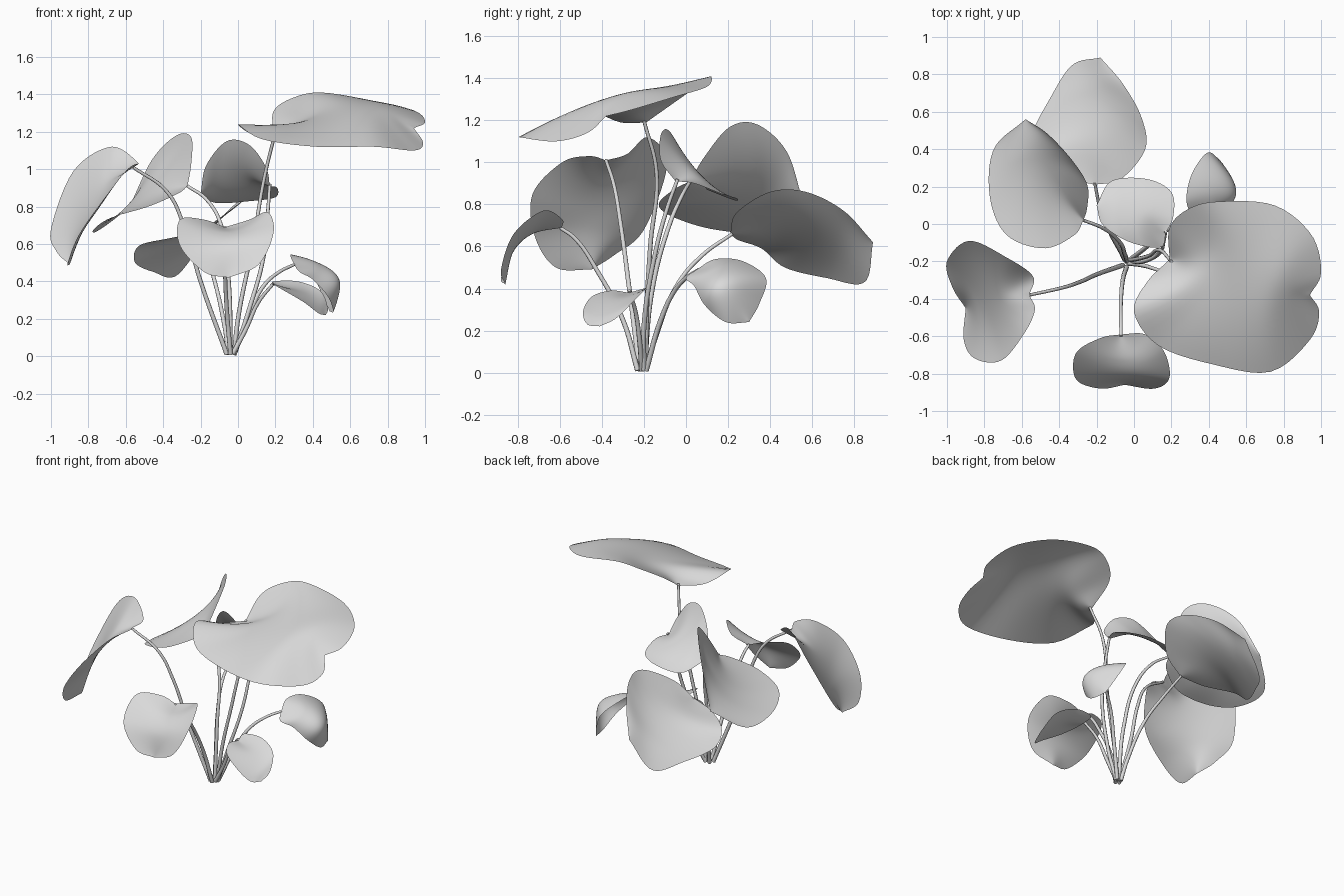
import bpy
import bmesh
from mathutils import Vector

cube = bpy.data.objects.get("Cube")
if cube:
    bpy.data.objects.remove(cube, do_unlink=True)

TONE = (0.7, 0.7, 0.7, 1)
grey = bpy.data.materials.new("plain grey")
grey.use_nodes = True
grey.diffuse_color = TONE
grey.node_tree.nodes["Principled BSDF"].inputs["Base Color"].default_value = TONE

ROWS, HALF = 40, 12


def points(coords):
    """Turn hundredths of a unit into vectors."""
    return [Vector(c) / 100 for c in coords]


def spline(pts, t):
    """Smooth curve through all points, t from 0 to 1."""
    pts = [2 * pts[0] - pts[1]] + pts + [2 * pts[-1] - pts[-2]]
    spans = len(pts) - 3
    i = min(int(t * spans), spans - 1)
    f = t * spans - i
    a, b, c, d = pts[i:i + 4]
    return b + f * ((c - a) + f * ((2 * a - 5 * b + 4 * c - d)
                    + f * (3 * (b - c) + d - a))) / 2


def smooth(obj):
    bpy.ops.object.select_all(action='DESELECT')
    obj.select_set(True)
    bpy.context.view_layer.objects.active = obj
    bpy.ops.object.shade_smooth()


def leaf(name, rib, edge_a, edge_b):
    """Curved blade spanned between a midrib and its two edges."""
    rib, edge_a, edge_b = points(rib), points(edge_a), points(edge_b)
    edge_a = [rib[0]] + edge_a + [rib[-1]]
    edge_b = [rib[0]] + edge_b + [rib[-1]]
    bm = bmesh.new()
    grid = []
    for r in range(ROWS + 1):
        t = r / ROWS
        m, a, b = spline(rib, t), spline(edge_a, t), spline(edge_b, t)
        row = []
        for k in range(-HALF, HALF + 1):
            s = k / HALF
            row.append(bm.verts.new(m + (b - a) / 2 * s + (a + b - 2 * m) / 2 * s * s))
        grid.append(row)
    for low, high in zip(grid, grid[1:]):
        for k in range(2 * HALF):
            bm.faces.new((low[k], low[k + 1], high[k + 1], high[k]))
    bmesh.ops.remove_doubles(bm, verts=bm.verts, dist=0.0005)
    bm.normal_update()
    if sum(f.normal.z * f.calc_area() for f in bm.faces) < 0:
        bmesh.ops.reverse_faces(bm, faces=bm.faces)
    mesh = bpy.data.meshes.new(name)
    bm.to_mesh(mesh)
    bm.free()
    mesh.materials.append(grey)
    obj = bpy.data.objects.new(name, mesh)
    bpy.context.collection.objects.link(obj)
    smooth(obj)


def stem(name, path):
    """Round tapering stalk from the ground to a leaf base."""
    path = points(path)
    curve = bpy.data.curves.new(name, 'CURVE')
    curve.dimensions = '3D'
    curve.bevel_depth = 0.013
    curve.bevel_resolution = 2
    curve.use_fill_caps = True
    line = curve.splines.new('BEZIER')
    line.bezier_points.add(len(path) - 1)
    for i, (bp, p) in enumerate(zip(line.bezier_points, path)):
        bp.co = p
        bp.handle_left_type = bp.handle_right_type = 'AUTO'
        bp.radius = 1 - 0.35 * i / (len(path) - 1)
    curve.materials.append(grey)
    obj = bpy.data.objects.new(name, curve)
    bpy.context.collection.objects.link(obj)
    bpy.ops.object.select_all(action='DESELECT')
    obj.select_set(True)
    bpy.context.view_layer.objects.active = obj
    bpy.ops.object.convert(target='MESH')
    smooth(bpy.context.view_layer.objects.active)


# Large top leaf
leaf("large_top_leaf",
     [(19, -19, 119), (42, -25, 128), (73, -33, 132), (94, -38, 122)],
     [(19, -2, 131), (29, 8, 138), (45, 12, 141), (75, 10, 136), (95, -6, 131), (100, -26, 125)],
     [(7, -31, 119), (0, -47, 124), (13, -65, 116), (42, -75, 112), (73, -79, 112),
      (94, -62, 110), (99, -47, 114)])
stem("large_top_stem", [(-2, -19, 1), (0, -19, 20), (8, -17, 60), (14, -14, 95), (20, -20, 120)])

# Back leaf
leaf("back_leaf",
     [(-21, 21, 66), (-22, 45, 67), (-22, 70, 62), (-18, 89, 62)],
     [(-37, 25, 63), (-53, 36, 59), (-55, 47, 50), (-45, 67, 45), (-33, 85, 43)],
     [(-7, 24, 76), (6, 40, 86), (4, 57, 86), (-6, 75, 77)])
stem("back_stem", [(-5, -19, 1), (-7, -15, 15), (-13, -4, 42), (-18, 8, 56), (-21, 22, 66)])

# Left-hand rear leaf
leaf("rear_side_leaf",
     [(-27, 2, 91), (-43, 21, 89), (-55, 39, 85), (-58, 56, 80)],
     [(-32, -6, 87), (-48, -13, 80), (-68, -6, 74), (-77, 14, 68), (-75, 40, 67)],
     [(-25, 9, 103), (-25, 21, 117), (-33, 34, 118), (-46, 48, 105)])
stem("rear_side_stem", [(-4, -20, 1), (-5, -16, 40), (-9, -8, 70), (-17, -2, 84), (-27, 2, 91)])

# Drooping front side leaf
leaf("drooping_side_leaf",
     [(-56, -38, 101), (-72, -40, 90), (-84, -43, 69), (-90, -45, 49)],
     [(-54, -28, 104), (-68, -18, 112), (-88, -9, 99), (-100, -20, 68), (-97, -34, 56)],
     [(-53, -46, 103), (-59, -59, 100), (-71, -73, 85), (-85, -72, 65), (-91, -62, 50)])
stem("drooping_side_stem", [(-6, -22, 1), (-20, -27, 40), (-29, -31, 70), (-38, -34, 88), (-56, -38, 101)])

# Front leaf
leaf("front_leaf",
     [(-7, -59, 69), (-5, -73, 66), (-4, -82, 58), (-5, -86, 42)],
     [(6, -59, 73), (16, -68, 77), (19, -82, 66), (11, -88, 49)],
     [(-18, -61, 73), (-31, -69, 73), (-31, -83, 59), (-18, -88, 45)])
stem("front_stem", [(-4, -23, 1), (-6, -30, 25), (-7, -42, 48), (-7, -53, 64), (-7, -60, 69)])

# Small upper leaf
leaf("upper_small_leaf",
     [(17, -5, 91), (5, 4, 95), (-9, 9, 92), (-20, 10, 87)],
     [(15, -12, 101), (6, -12, 113), (-6, -8, 115), (-17, 0, 102)],
     [(21, 4, 90), (20, 17, 85), (7, 24, 83), (-12, 23, 82)])
stem("upper_small_stem", [(-2, -20, 1), (5, -20, 22), (14, -15, 55), (16, -9, 78), (17, -4, 92)])

# Low rear leaf
leaf("low_rear_leaf",
     [(30, 5, 49), (43, 14, 49), (54, 19, 41), (49, 30, 24)],
     [(28, 14, 54), (31, 27, 53), (39, 38, 45), (45, 35, 33)],
     [(33, 0, 45), (40, 4, 41), (48, 9, 32), (51, 19, 24)])
stem("low_rear_stem", [(-2, -19, 1), (7, -12, 25), (14, -6, 38), (22, 0, 45), (30, 6, 49)])

# Low front leaf
leaf("low_front_leaf",
     [(19, -27, 38), (32, -32, 35), (43, -37, 28), (47, -41, 22)],
     [(19, -20, 40), (32, -19, 40), (44, -24, 35), (48, -33, 26)],
     [(18, -36, 39), (23, -45, 36), (35, -49, 29), (43, -47, 23)])
stem("low_front_stem", [(-3, -21, 1), (4, -22, 14), (11, -24, 29), (19, -27, 39)])
